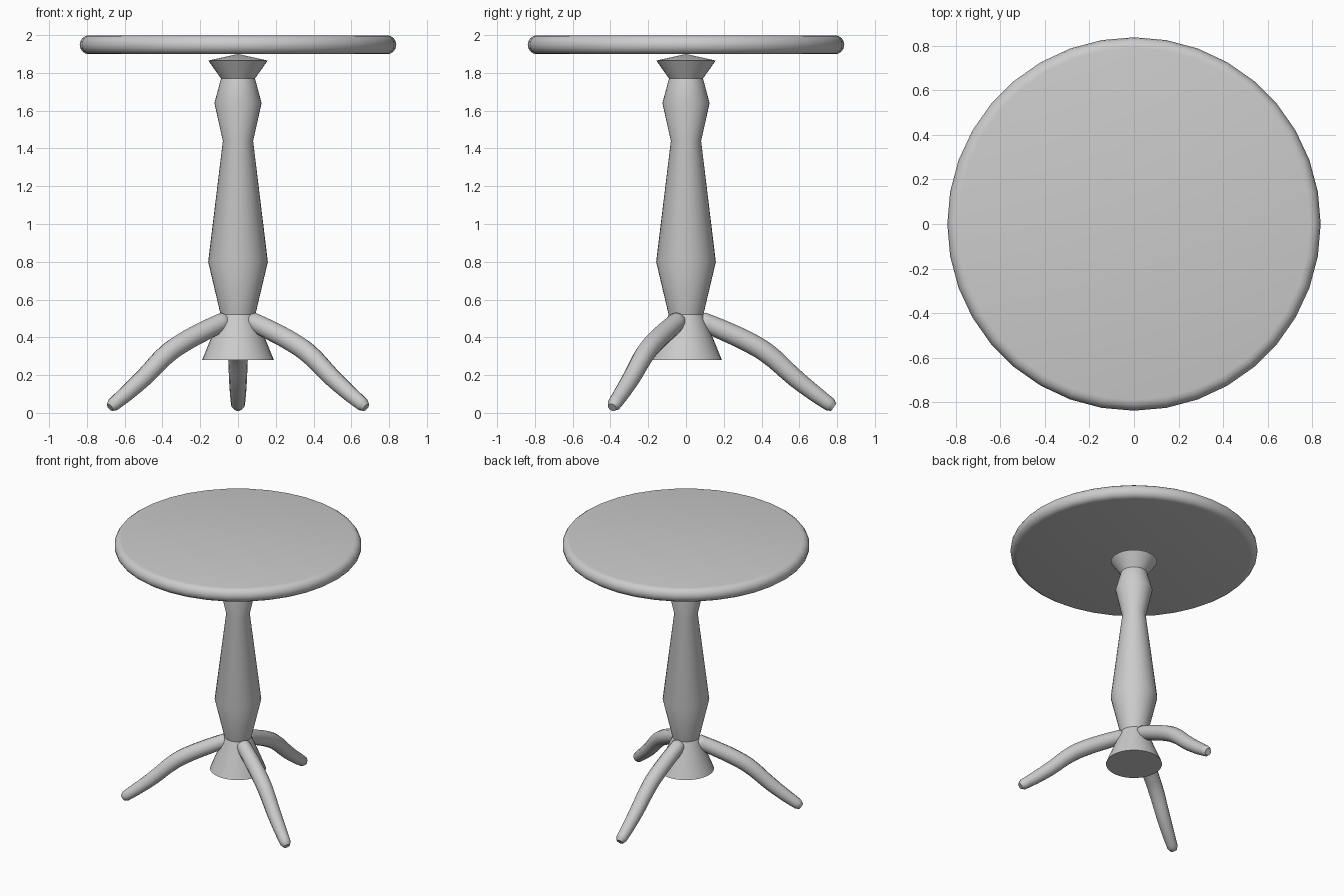
import bpy, bmesh, math
from mathutils import Vector

if "Cube" in bpy.data.objects:
    bpy.data.objects.remove(bpy.data.objects["Cube"])


def smooth(obj, angle=30):
    bpy.ops.object.select_all(action='DESELECT')
    obj.select_set(True)
    bpy.context.view_layer.objects.active = obj
    bpy.ops.object.shade_smooth_by_angle(angle=math.radians(angle))


def lathe(name, profile, segments=32):
    """Revolve (radius, z) points around z and cap both ends."""
    bm = bmesh.new()
    rings = []
    for r, z in profile:
        if r == 0:
            rings.append([bm.verts.new((0, 0, z))] * segments)
        else:
            rings.append([bm.verts.new((r * math.cos(a), r * math.sin(a), z))
                          for a in (2 * math.pi * i / segments for i in range(segments))])
    for lo, hi in zip(rings, rings[1:]):
        for i in range(segments):
            j = (i + 1) % segments
            corners = list(dict.fromkeys((lo[i], lo[j], hi[j], hi[i])))
            bm.faces.new(corners)
    for ring in (rings[0], rings[-1]):
        if ring[0] != ring[1]:
            bm.faces.new(ring)
    bmesh.ops.recalc_face_normals(bm, faces=bm.faces)
    mesh = bpy.data.meshes.new(name)
    bm.to_mesh(mesh)
    bm.free()
    obj = bpy.data.objects.new(name, mesh)
    bpy.context.collection.objects.link(obj)
    smooth(obj)
    return obj


# round table top with a half-round edge
edge = [(0.79 + 0.048 * math.cos(a), 1.949 + 0.05 * math.sin(a))
        for a in (math.radians(-90 + 180 * i / 8) for i in range(9))]
lathe("table_top", edge, 36)

# turned column, ending in a shallow cone under the top
lathe("column", [(0.19, 0.28), (0.092, 0.52), (0.158, 0.80), (0.08, 1.44),
                 (0.125, 1.64), (0.09, 1.77), (0.157, 1.865), (0, 1.9)])


# S-curved leg: distance from axis, height, thickness radius
LEG = [(0.065, 0.494, 0.030), (0.085, 0.485, 0.050), (0.20, 0.436, 0.053),
       (0.34, 0.370, 0.054), (0.43, 0.315, 0.053), (0.58, 0.183, 0.048),
       (0.68, 0.104, 0.043), (0.762, 0.044, 0.037), (0.782, 0.029, 0.024)]


def leg(name, angle):
    curve = bpy.data.curves.new(name, 'CURVE')
    curve.dimensions = '3D'
    curve.bevel_depth = 1.0
    curve.bevel_resolution = 4
    curve.resolution_u = 4
    curve.use_fill_caps = True
    spline = curve.splines.new('BEZIER')
    spline.bezier_points.add(len(LEG) - 1)
    for p, (d, z, r) in zip(spline.bezier_points, LEG):
        p.co = Vector((d, 0, z))
        p.radius = r
        p.handle_left_type = p.handle_right_type = 'AUTO'
    obj = bpy.data.objects.new(name, curve)
    bpy.context.collection.objects.link(obj)
    obj.rotation_euler.z = math.radians(angle)
    bpy.ops.object.select_all(action='DESELECT')
    obj.select_set(True)
    bpy.context.view_layer.objects.active = obj
    bpy.ops.object.convert(target='MESH')
    smooth(bpy.context.view_layer.objects.active, 40)


# three legs, evenly spaced
for name, angle in (("back_leg", 90), ("front_left_leg", 210), ("front_right_leg", 330)):
    leg(name, angle)
